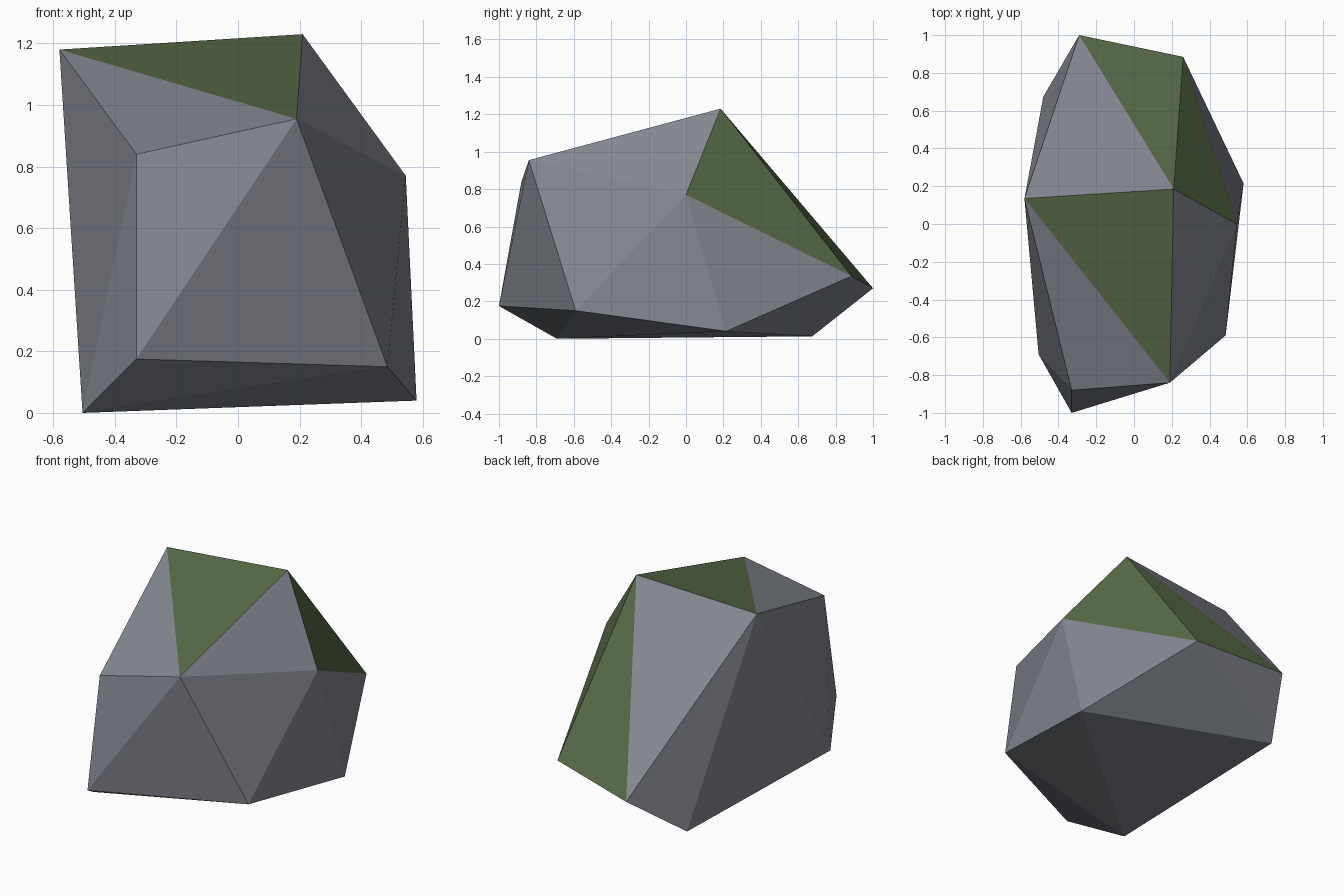
import bpy
import bmesh

cube = bpy.data.objects.get("Cube")
if cube:
    bpy.data.objects.remove(cube, do_unlink=True)


def make_material(name, colour):
    mat = bpy.data.materials.new(name)
    mat.use_nodes = True
    mat.diffuse_color = colour
    mat.node_tree.nodes["Principled BSDF"].inputs["Base Color"].default_value = colour
    return mat


# Corners of the boulder
corners = {
    "crest_left": (0.21, 0.185, 1.23),
    "crest_right": (-0.58, 0.135, 1.18),
    "brow_left": (0.19, -0.84, 0.955),
    "brow_right": (-0.33, -0.88, 0.84),
    "toe": (-0.33, -1.0, 0.175),
    "shoulder": (0.545, 0.0, 0.77),
    "front_foot": (0.485, -0.59, 0.15),
    "side_foot": (0.58, 0.215, 0.04),
    "base_front": (-0.505, -0.69, 0.0),
    "base_back": (-0.48, 0.675, 0.013),
    "tail_right": (-0.29, 1.0, 0.27),
    "tail_left": (0.26, 0.885, 0.335),
}

# Facets covered in moss, by their corners
mossy = [
    {"crest_left", "crest_right", "brow_left"},
    {"crest_left", "tail_left", "tail_right"},
    {"crest_left", "tail_left", "shoulder"},
]

# Boulder: faceted skin wrapped round the corners
bm = bmesh.new()
names = {bm.verts.new(co): name for name, co in corners.items()}
bmesh.ops.convex_hull(bm, input=bm.verts[:])
bmesh.ops.recalc_face_normals(bm, faces=bm.faces[:])
for face in bm.faces:
    face.smooth = False
    face.material_index = int({names[v] for v in face.verts} in mossy)

mesh = bpy.data.meshes.new("boulder")
bm.to_mesh(mesh)
bm.free()
mesh.materials.append(make_material("stone grey", (0.23, 0.245, 0.28, 1)))
mesh.materials.append(make_material("moss green", (0.095, 0.147, 0.066, 1)))
boulder = bpy.data.objects.new("boulder", mesh)
bpy.context.collection.objects.link(boulder)
